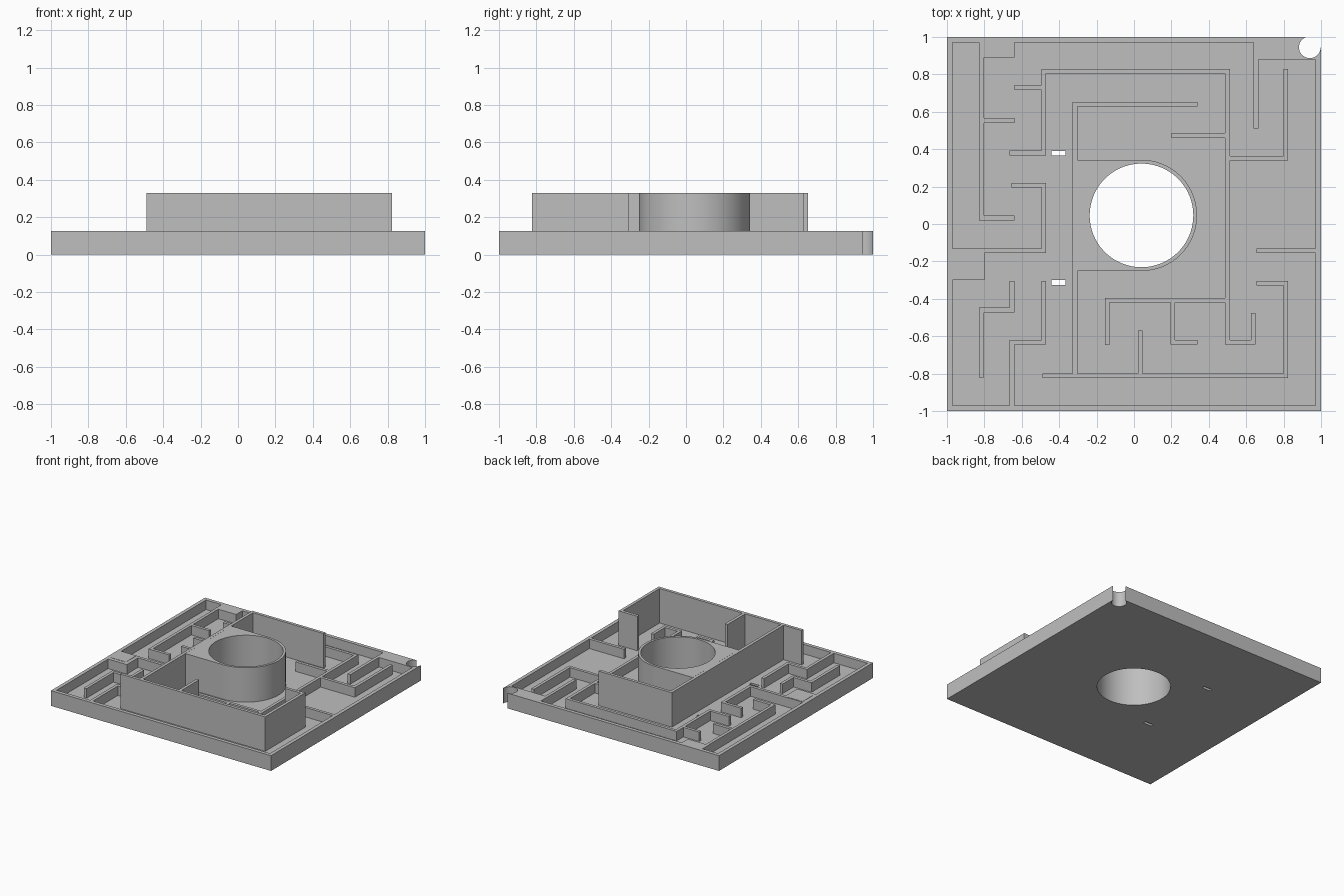
import bpy
import bmesh
import math
from mathutils import Vector

old = bpy.data.objects.get("Cube")
if old:
    bpy.data.objects.remove(old, do_unlink=True)

FLOOR, RIM, TALL = 0.047, 0.125, 0.33
INNER = 0.97            # inside of the tray rim
THICK = 0.025           # wall thickness
HUB = Vector((0.04, 0.046))
HUB_OUTER, HUB_INNER = 0.297, 0.277

grey = bpy.data.materials.new("plain grey")
grey.use_nodes = True
grey.diffuse_color = (0.52, 0.52, 0.52, 1)
grey.node_tree.nodes["Principled BSDF"].inputs["Base Color"].default_value = grey.diffuse_color


def prism(name, outline, bottom, top):
    """Extrude a flat outline between two heights."""
    bm = bmesh.new()
    face = bm.faces.new([bm.verts.new((x, y, bottom)) for x, y in outline])
    raised = bmesh.ops.extrude_face_region(bm, geom=[face])["geom"]
    verts = [v for v in raised if isinstance(v, bmesh.types.BMVert)]
    bmesh.ops.translate(bm, verts=verts, vec=(0, 0, top - bottom))
    bmesh.ops.recalc_face_normals(bm, faces=bm.faces)
    mesh = bpy.data.meshes.new(name)
    bm.to_mesh(mesh)
    bm.free()
    mesh.materials.append(grey)
    obj = bpy.data.objects.new(name, mesh)
    bpy.context.collection.objects.link(obj)
    return obj


def box(name, left, right, front, back, bottom, top):
    outline = [(left, front), (right, front), (right, back), (left, back)]
    return prism(name, outline, bottom, top)


def arc(centre, radius, start, end, steps):
    angles = [math.radians(start + (end - start) * i / steps) for i in range(steps + 1)]
    return [(centre.x + radius * math.cos(a), centre.y + radius * math.sin(a)) for a in angles]


def circle(centre, radius, steps=96):
    return arc(centre, radius, 0, 360, steps)[:-1]


def wall(name, points, top):
    """Mitred wall of even thickness along a centre line."""
    pts = [Vector(p) for p in points]
    dirs = [(b - a).normalized() for a, b in zip(pts, pts[1:])]
    sides = [Vector((-d.y, d.x)) * THICK / 2 for d in dirs]
    offsets = [sides[0]] + [a + b for a, b in zip(sides, sides[1:])] + [sides[-1]]
    left = [p + o for p, o in zip(pts, offsets)]
    right = [p - o for p, o in zip(pts, offsets)]
    return prism(name, left + right[::-1], FLOOR, top)


def cut(target, cutter):
    mod = target.modifiers.new("cut", "BOOLEAN")
    mod.operation, mod.solver, mod.object = "DIFFERENCE", "EXACT", cutter
    bpy.context.view_layer.objects.active = target
    bpy.ops.object.modifier_apply(modifier=mod.name)


def smooth(obj):
    bpy.ops.object.select_all(action="DESELECT")
    obj.select_set(True)
    bpy.context.view_layer.objects.active = obj
    bpy.ops.object.shade_smooth_by_angle(angle=math.radians(30))


# Tray, corner pads and the raised hub
tray = box("tray", -1, 1, -1, 1, 0, RIM)
corner_pad = box("corner_pad", 0.64, INNER, 0.88, INNER, FLOOR, RIM)
box("back_pad", -0.83, -0.64, 0.89, INNER, FLOOR, RIM)
box("side_pad", -INNER, -0.8, -0.3, -0.13, FLOOR, RIM)
box("side_pad_cover", -0.965, -0.83, -0.27, -0.137, RIM - 0.01, RIM + 0.002)
hub_outline = [(-0.302, HUB.y - HUB_OUTER)] + arc(HUB, HUB_OUTER, -90, 90, 48)
hub_outline.append((-0.302, HUB.y + HUB_OUTER))
hub = prism("hub", hub_outline, FLOOR, TALL)

# Openings: tray pocket, hub bore, two slots and the corner notch
notch = Vector((0.94, 0.945))
pocket = box("pocket_cutter", -INNER, INNER, -INNER, INNER, FLOOR, 1)
bore = prism("bore_cutter", circle(HUB, HUB_INNER), -1, 1)
notch_hole = prism("notch_cutter", circle(notch, 0.058, 48), -1, 1)
notch_corner = box("corner_cutter", notch.x - 0.01, 2, notch.y, 2, -1, 1)
slots = [box("slot_cutter", -0.44, -0.365, y, y + THICK, -1, 1) for y in (0.365, -0.325)]
for cutter in [pocket, bore, notch_hole, notch_corner] + slots:
    cut(tray, cutter)
for cutter in (notch_hole, notch_corner):
    cut(corner_pad, cutter)
cut(hub, bore)
for cutter in [pocket, bore, notch_hole, notch_corner] + slots:
    bpy.data.objects.remove(cutter, do_unlink=True)
for obj in (tray, corner_pad, hub):
    smooth(obj)

# Tall walls around the hub
tall_walls = {
    "front_screen": [(-0.49, -0.812), (0.812, -0.812), (0.812, -0.316), (0.655, -0.316)],
    "hub_screen": [(-0.315, -0.8), (-0.315, 0.64), (0.34, 0.64)],
    "screen_stub": [(0.034, -0.8), (0.034, -0.57)],
}
for name, path in tall_walls.items():
    wall(name, path, TALL)

# Low maze walls on the left edge of the plan
west_walls = {
    "west_spine": [(-0.815, 0.89), (-0.815, 0.032), (-0.64, 0.032)],
    "west_spine_stub": [(-0.802, 0.553), (-0.64, 0.553)],
    "west_hook": [(-0.8, -0.143), (-0.483, -0.143), (-0.483, 0.207), (-0.655, 0.207)],
    "west_post": [(-0.815, -0.82), (-0.815, -0.46), (-0.652, -0.46), (-0.652, -0.305)],
    "west_step": [(-0.652, -INNER), (-0.652, -0.633), (-0.483, -0.633), (-0.483, -0.305)],
}

# Low maze walls through the middle and on the opposite edge
main_walls = {
    "main_loop": [(-0.665, 0.38), (-0.483, 0.38), (-0.483, 0.817), (0.5, 0.817),
                  (0.5, -0.633), (0.638, -0.633), (0.638, -0.475)],
    "loop_outer_stub": [(-0.64, 0.73), (-0.495, 0.73)],
    "loop_inner_stub": [(0.2, 0.473), (0.488, 0.473)],
    "loop_branch": [(0.512, 0.352), (0.812, 0.352), (0.812, 0.83)],
    "front_branch": [(0.488, -0.408), (-0.143, -0.408), (-0.143, -0.647)],
    "front_foot": [(0.207, -0.42), (0.207, -0.633), (0.34, -0.633)],
    "east_stub": [(0.655, -0.143), (INNER, -0.143)],
    "east_post": [(0.652, 0.88), (0.652, 0.51)],
}
for group in (west_walls, main_walls):
    for name, path in group.items():
        wall(name, path, RIM)
